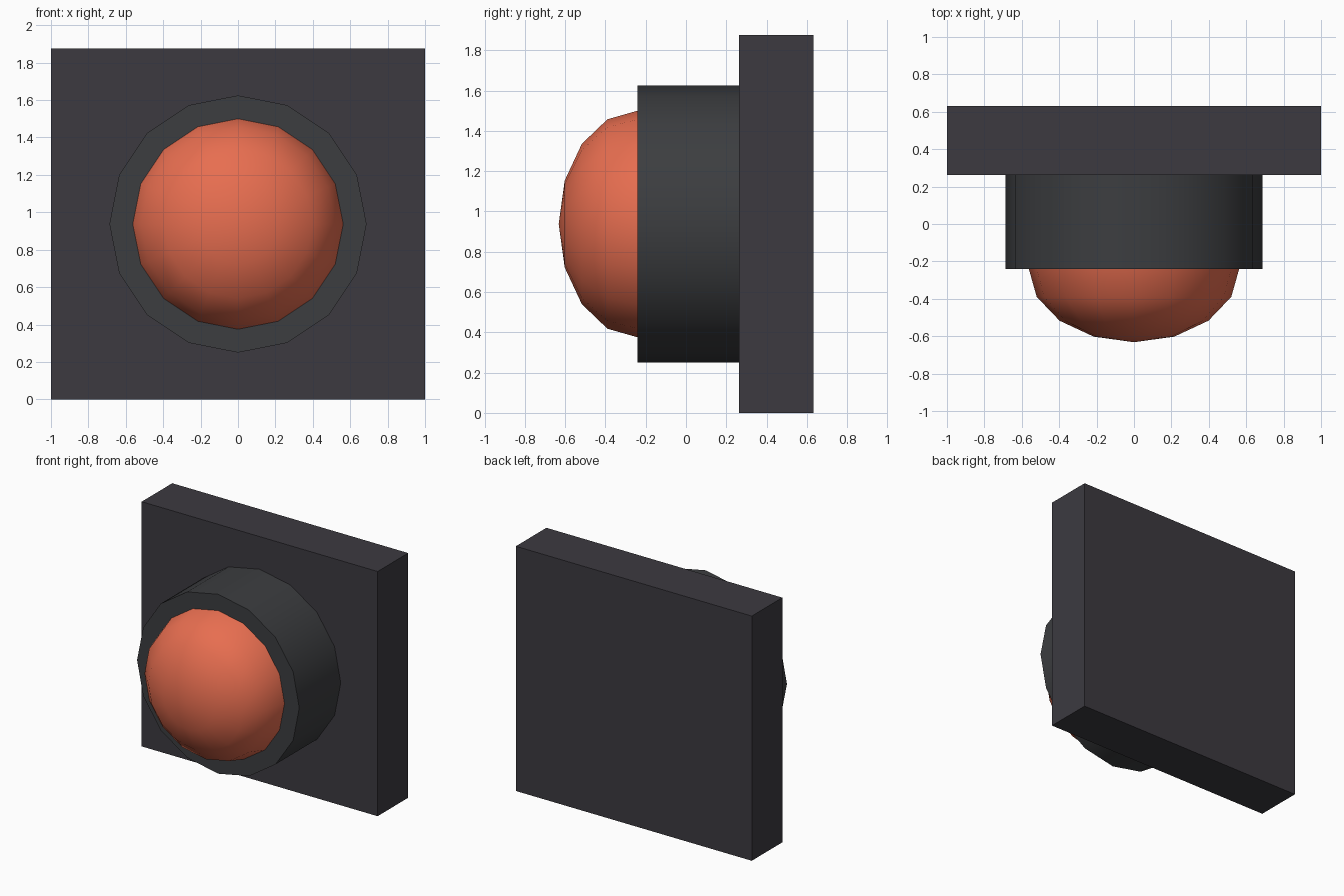
import bpy, bmesh, math

if "Cube" in bpy.data.objects:
    bpy.data.objects.remove(bpy.data.objects["Cube"])

CZ = 0.9375   # height of the lamp axis
SIDES = 16


def material(name, rgb):
    m = bpy.data.materials.new(name)
    m.diffuse_color = (*rgb, 1.0)
    m.use_nodes = True
    m.node_tree.nodes["Principled BSDF"].inputs["Base Color"].default_value = m.diffuse_color
    return m


def finish(bm, name, mat, smooth=False):
    bmesh.ops.recalc_face_normals(bm, faces=bm.faces[:])
    me = bpy.data.meshes.new(name)
    bm.to_mesh(me)
    bm.free()
    me.materials.append(mat)
    ob = bpy.data.objects.new(name, me)
    bpy.context.collection.objects.link(ob)
    if smooth:
        bpy.ops.object.select_all(action='DESELECT')
        ob.select_set(True)
        bpy.context.view_layer.objects.active = ob
        bpy.ops.object.shade_smooth_by_angle(angle=math.radians(40))
    return ob


def revolve(name, profile, mat):
    """Turn a (radius, y) profile around the front-to-back axis."""
    bm = bmesh.new()
    vs = [bm.verts.new((r, y, CZ)) for r, y in profile]
    es = [bm.edges.new(p) for p in zip(vs, vs[1:])]
    bmesh.ops.spin(bm, geom=vs + es, cent=(0, 0, CZ), axis=(0, 1, 0),
                   angle=math.tau, steps=SIDES, use_duplicate=False)
    bmesh.ops.remove_doubles(bm, verts=bm.verts[:], dist=1e-4)
    return finish(bm, name, mat, smooth=True)


plate_grey = material("plate dark grey", (0.045, 0.042, 0.051))
collar_grey = material("collar dark grey", (0.045, 0.047, 0.051))
orange = material("orange", (0.80, 0.155, 0.08))

# square back plate
bm = bmesh.new()
bmesh.ops.create_cube(bm, size=1.0)
for v in bm.verts:
    v.co = (v.co.x * 2, v.co.y * 0.37 + 0.447, v.co.z * 1.875 + CZ)
finish(bm, "back_plate", plate_grey)

# round collar
revolve("collar", [(0, -0.24), (0.6875, -0.24), (0.6875, 0.262), (0, 0.262)], collar_grey)

# half-ellipsoid dome seated on the collar
dome = [(0.5625 * math.cos(a), -0.24 - 0.392 * math.sin(a))
        for a in (math.radians(22.5 * i) for i in range(5))]
revolve("dome", dome, orange)
